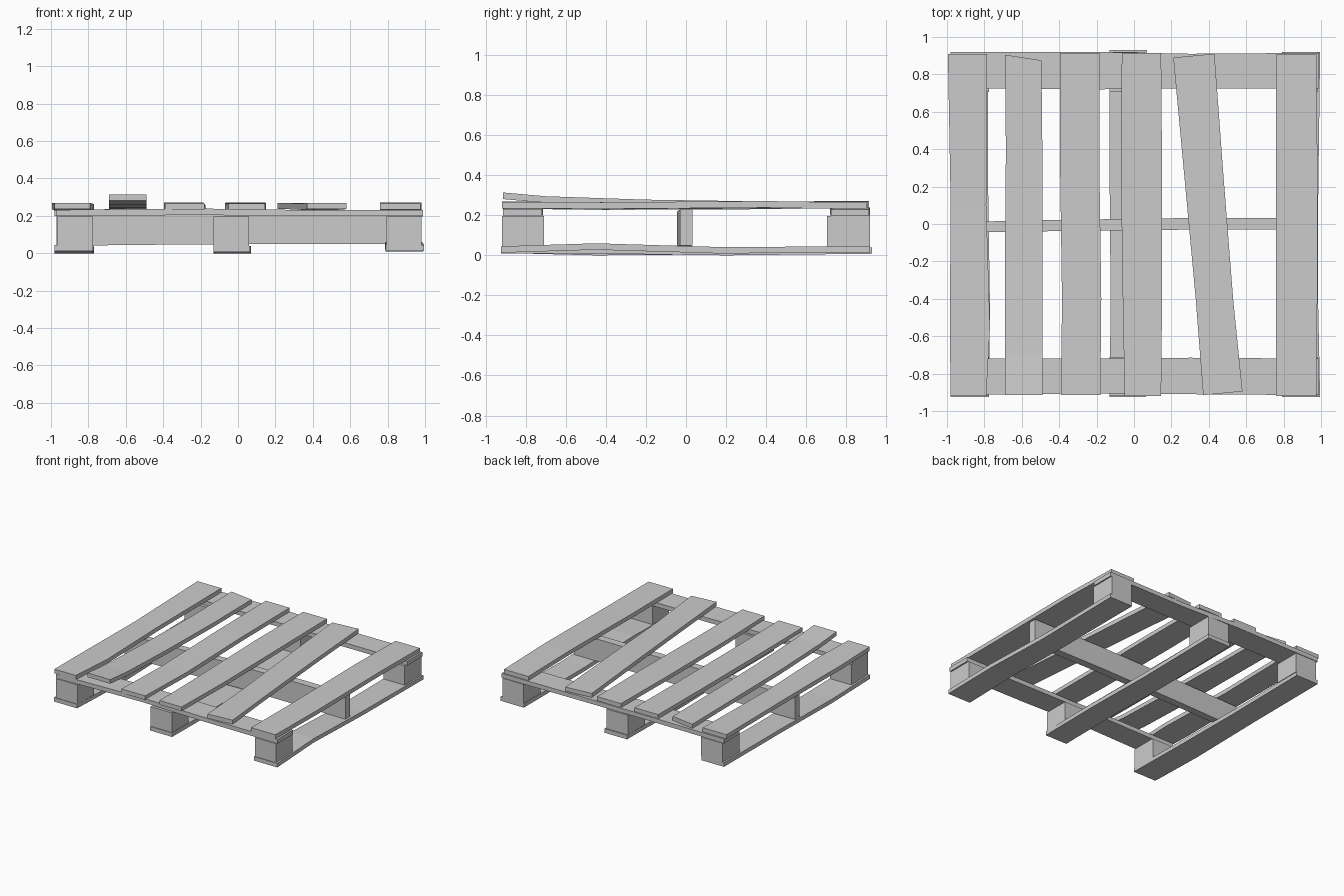
import bpy, bmesh


def board(name, stations, thick, along_x=False):
    """Loft a board through stations (distance, side_a, side_b, bottom_z[, end skew])."""
    bm = bmesh.new()
    rings = []
    for s in stations:
        t, a, b, z = s[:4]
        skew = s[4] if len(s) > 4 else 0
        ring = []
        for side, h, k in ((a, z, 0), (b, z, skew), (b, z + thick, skew), (a, z + thick, 0)):
            co = (t + k, side, h) if along_x else (side, t + k, h)
            ring.append(bm.verts.new(co))
        rings.append(ring)
    for r, q in zip(rings, rings[1:]):
        for i in range(4):
            j = (i + 1) % 4
            bm.faces.new((r[i], r[j], q[j], q[i]))
    bm.faces.new(rings[0])
    bm.faces.new(rings[-1])
    bmesh.ops.recalc_face_normals(bm, faces=bm.faces)
    mesh = bpy.data.meshes.new(name)
    bm.to_mesh(mesh)
    bm.free()
    obj = bpy.data.objects.new(name, mesh)
    bpy.context.collection.objects.link(obj)
    return obj


# Bottom runners, slightly warped, resting on the ground
board("runner_left", [(-0.925, -0.98, -0.775, 0.012), (-0.45, -0.98, -0.77, 0.0),
                      (0.2, -0.975, -0.78, 0.005), (0.92, -0.98, -0.78, 0.012)], 0.032)
board("runner_middle", [(-0.925, -0.13, 0.065, 0.008), (-0.4, -0.125, 0.07, 0.008),
                        (0.2, -0.13, 0.07, 0.0), (0.93, -0.13, 0.07, 0.008)], 0.032)
board("runner_right", [(-0.925, 0.79, 0.995, 0.013), (-0.45, 0.785, 0.985, 0.028),
                       (0.15, 0.79, 0.985, 0.01), (0.92, 0.79, 0.995, 0.012)], 0.032)

# Spacer blocks under the front and back cross boards
for col, x0, x1 in (("left", -0.965, -0.775), ("middle", -0.13, 0.06), ("right", 0.795, 0.98)):
    for row, y0, y1 in (("front", -0.92, -0.71), ("back", 0.705, 0.92)):
        board(f"block_{row}_{col}", [(y0, x0, x1, 0.04), (y1, x0, x1, 0.04)], 0.157)

# Upright centre board standing on edge across the runners
board("centre_board", [(-0.97, -0.045, 0.01, 0.04), (-0.4, -0.038, 0.022, 0.046),
                       (0.3, -0.03, 0.032, 0.05), (0.97, -0.03, 0.032, 0.05)],
      0.178, along_x=True)

# Cross boards carrying the deck
board("cross_board_front", [(-0.97, -0.915, -0.72, 0.198), (-0.2, -0.905, -0.72, 0.205),
                            (0.3, -0.91, -0.715, 0.198), (0.99, -0.915, -0.72, 0.198)],
      0.034, along_x=True)
board("cross_board_back", [(-0.98, 0.725, 0.92, 0.2), (-0.2, 0.72, 0.92, 0.204),
                           (0.3, 0.725, 0.91, 0.196), (0.99, 0.725, 0.915, 0.196)],
      0.034, along_x=True)

# Deck slats, each a little bent; one lifted at the front and one skewed
slats = [
    [(-0.92, -0.98, -0.79, 0.236), (-0.55, -0.985, -0.77, 0.23),
     (0.1, -0.98, -0.79, 0.228), (0.91, -0.995, -0.785, 0.236)],
    [(-0.915, -0.69, -0.49, 0.281), (-0.7, -0.69, -0.49, 0.262), (-0.2, -0.69, -0.49, 0.245),
     (0.4, -0.685, -0.49, 0.236), (0.905, -0.69, -0.495, 0.236, -0.03)],
    [(-0.915, -0.39, -0.18, 0.234), (-0.4, -0.385, -0.175, 0.226),
     (0.3, -0.395, -0.185, 0.234), (0.915, -0.395, -0.185, 0.238)],
    [(-0.92, -0.05, 0.145, 0.234), (-0.4, -0.06, 0.15, 0.23),
     (0.3, -0.07, 0.15, 0.236), (0.915, -0.065, 0.145, 0.238)],
    [(-0.915, 0.37, 0.58, 0.236, 0.02), (-0.4, 0.33, 0.53, 0.232),
     (0.3, 0.265, 0.475, 0.236), (0.89, 0.21, 0.43, 0.236, 0.02)],
    [(-0.92, 0.76, 0.975, 0.234), (-0.4, 0.76, 0.98, 0.232),
     (0.4, 0.76, 0.98, 0.238), (0.905, 0.76, 0.975, 0.23)],
]
for i, stations in enumerate(slats, 1):
    board(f"deck_slat_{i}", stations, 0.033)
